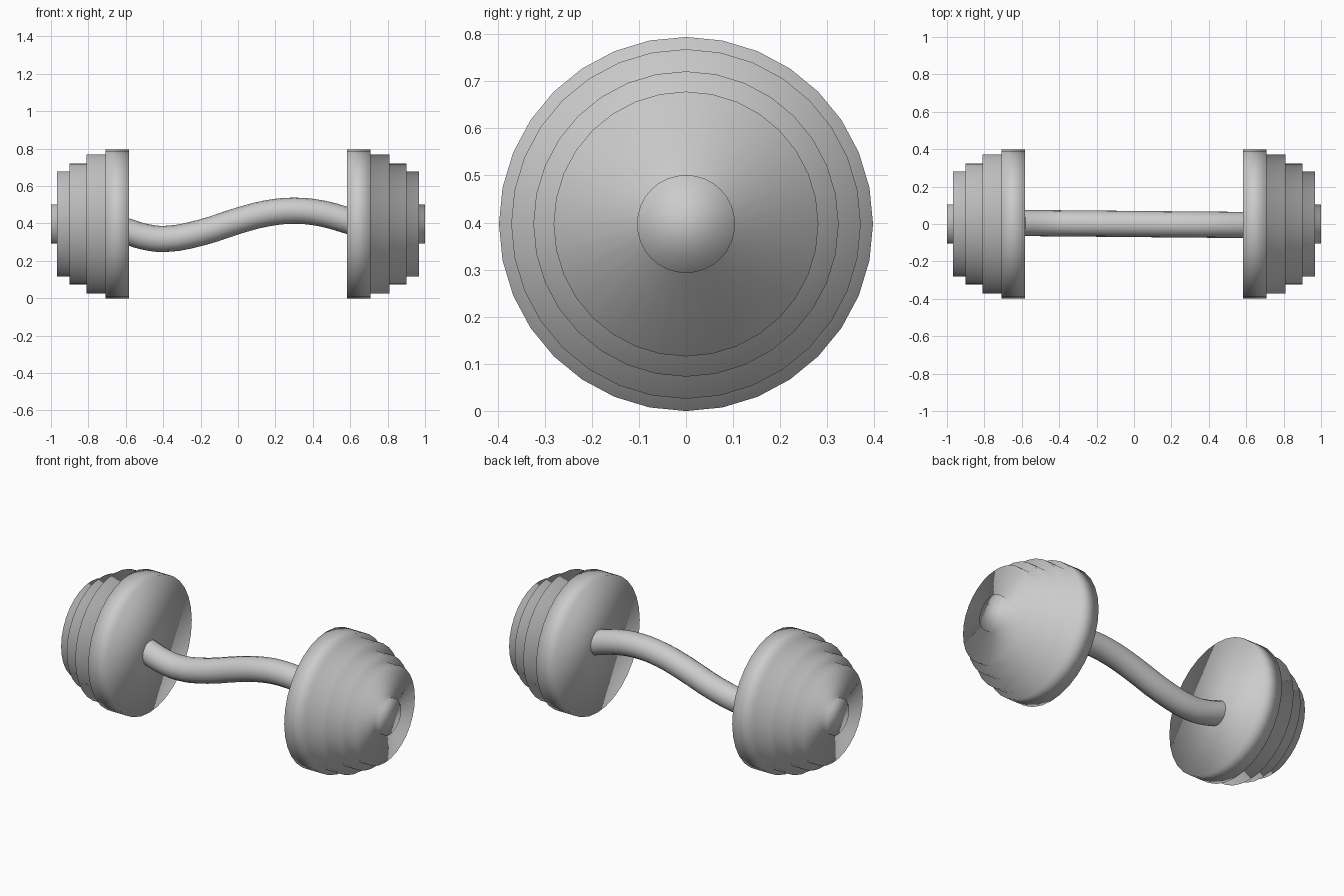
import bpy, bmesh, math

if "Cube" in bpy.data.objects:
    bpy.data.objects.remove(bpy.data.objects["Cube"])

CZ = 0.397      # height of the weight axis
SIDES = 32


def smooth_object(name, bm):
    bmesh.ops.recalc_face_normals(bm, faces=bm.faces)
    mesh = bpy.data.meshes.new(name)
    bm.to_mesh(mesh)
    bm.free()
    for p in mesh.polygons:
        p.use_smooth = True
    obj = bpy.data.objects.new(name, mesh)
    bpy.context.collection.objects.link(obj)
    return obj


def stepped_weight(name, side):
    # stepped profile (x, radius) from the inner face to the end cap
    steps = [(0.582, 0.708, 0.397), (0.708, 0.811, 0.371), (0.811, 0.900, 0.324),
             (0.900, 0.967, 0.281), (0.967, 1.0, 0.104)]
    profile = [(x, r) for x0, x1, r in steps for x in (x0, x1)]
    bm = bmesh.new()
    rings = []
    for x, r in profile:
        angles = [2 * math.pi * i / SIDES for i in range(SIDES)]
        rings.append([bm.verts.new((side * x, r * math.sin(a), CZ + r * math.cos(a)))
                      for a in angles])
    for a, b in zip(rings, rings[1:]):
        for i in range(SIDES):
            j = (i + 1) % SIDES
            bm.faces.new((a[i], a[j], b[j], b[i]))
    bm.faces.new(rings[0])
    bm.faces.new(rings[-1])
    return smooth_object(name, bm)


# Weights on both ends
stepped_weight("left_weight", -1)
stepped_weight("right_weight", 1)

# Wavy handle bar
path = [(-0.60, 0.360), (-0.5, 0.329), (-0.39, 0.317), (-0.2, 0.350), (0.0, 0.414),
        (0.15, 0.453), (0.3, 0.468), (0.45, 0.453), (0.60, 0.411)]
curve = bpy.data.curves.new("handle_bar", 'CURVE')
curve.dimensions = '3D'
curve.bevel_depth = 0.07
curve.bevel_resolution = 6
curve.resolution_u = 3
curve.use_fill_caps = True
spline = curve.splines.new('BEZIER')
spline.bezier_points.add(len(path) - 1)
for point, (x, z) in zip(spline.bezier_points, path):
    point.co = (x, -0.009 * x, z)
    point.handle_left_type = point.handle_right_type = 'AUTO'
spline.use_smooth = True
bar = bpy.data.objects.new("handle_bar", curve)
bpy.context.collection.objects.link(bar)
